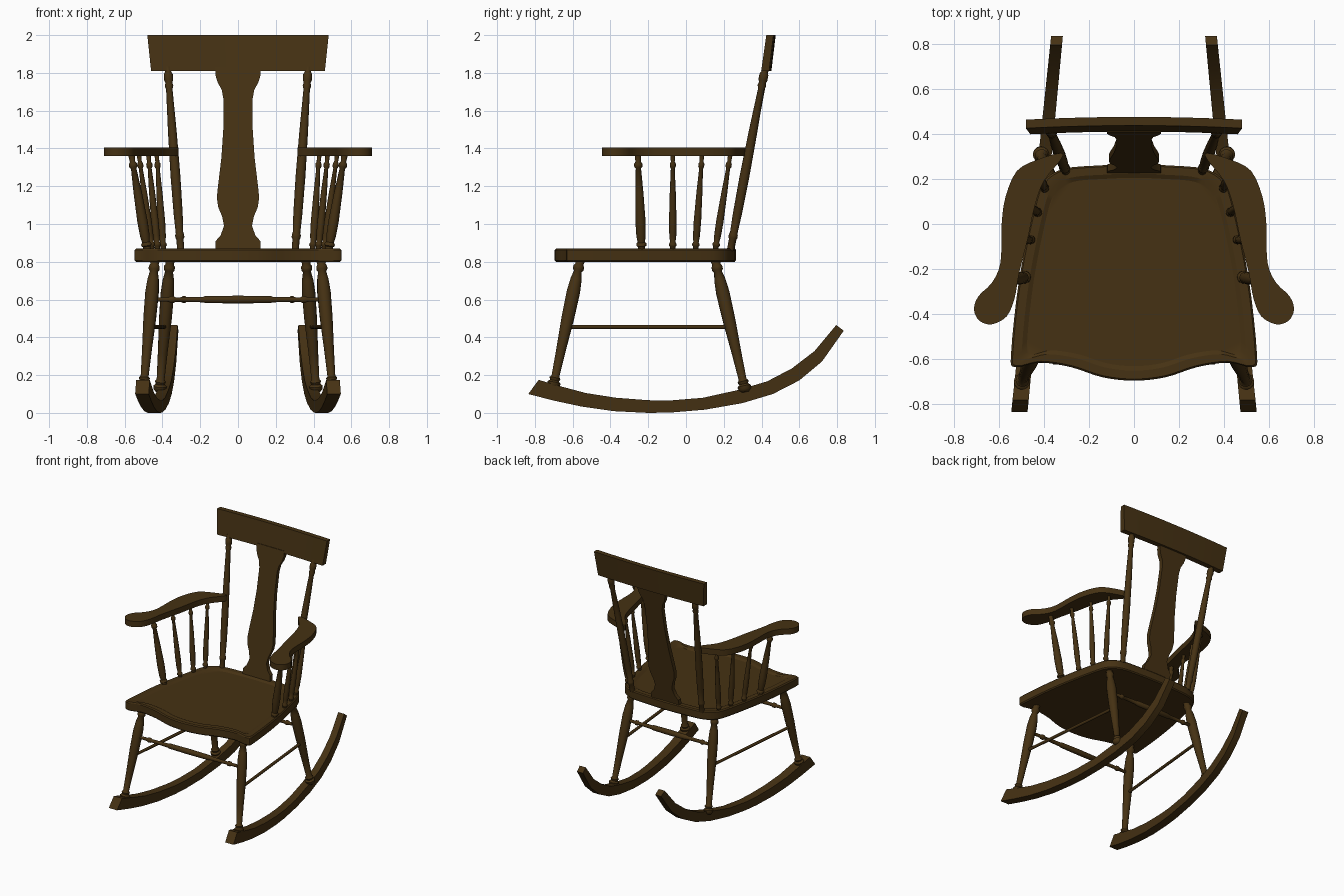
import bpy, bmesh, math
from mathutils import Vector

cube = bpy.data.objects.get("Cube")
if cube:
    bpy.data.objects.remove(cube, do_unlink=True)

COLOUR = (0.06, 0.031, 0.0065, 1)
wood = bpy.data.materials.new("dark_wood")
wood.use_nodes = True
wood.diffuse_color = COLOUR
shader = wood.node_tree.nodes["Principled BSDF"]
shader.inputs["Base Color"].default_value = COLOUR
shader.inputs["Roughness"].default_value = 0.6


def loft(name, rings, angle=35):
    """Skin a list of equal-length point rings and cap both ends."""
    bm = bmesh.new()
    loops = [[bm.verts.new(p) for p in ring] for ring in rings]
    n = len(loops[0])
    for a, b in zip(loops, loops[1:]):
        for i in range(n):
            j = (i + 1) % n
            bm.faces.new((a[i], a[j], b[j], b[i]))
    bm.faces.new(loops[0])
    bm.faces.new(loops[-1])
    bmesh.ops.recalc_face_normals(bm, faces=bm.faces)
    mesh = bpy.data.meshes.new(name)
    bm.to_mesh(mesh)
    bm.free()
    mesh.materials.append(wood)
    obj = bpy.data.objects.new(name, mesh)
    bpy.context.collection.objects.link(obj)
    bpy.ops.object.select_all(action="DESELECT")
    obj.select_set(True)
    bpy.context.view_layer.objects.active = obj
    bpy.ops.object.shade_smooth_by_angle(angle=math.radians(angle))
    return obj


def turned(name, start, end, profile, scale=1.0, sides=14):
    """Lathe a (fraction, radius) profile along the line start-end."""
    start, end = Vector(start), Vector(end)
    axis = end - start
    turn = axis.to_track_quat("Z", "Y")
    rings = []
    for t, r in profile:
        rings.append([start + axis * t + turn @ Vector((math.cos(a), math.sin(a), 0)) * r * scale
                      for a in (math.tau * k / sides for k in range(sides))])
    return loft(name, rings, 50)


def smooth_loop(points, steps=4):
    """Closed Catmull-Rom curve through 2D points."""
    pts = [Vector(p) for p in points]
    n = len(pts)
    out = []
    for i in range(n):
        a, b, c, d = (pts[(i + k) % n] for k in (-1, 0, 1, 2))
        for s in range(steps):
            t = s / steps
            out.append((2 * b + (c - a) * t + (2 * a - 5 * b + 4 * c - d) * t ** 2
                        + (3 * b - a - 3 * c + d) * t ** 3) / 2)
    return out


def lerp(a, b, z):
    """Point at height z on the line a-b."""
    a, b = Vector(a), Vector(b)
    return a.lerp(b, (z - a.z) / (b.z - a.z))


# Seat: wavy front, rounded back, shallow dished top
half = [(0.14, -0.68), (0.28, -0.635), (0.42, -0.615), (0.53, -0.635), (0.545, -0.57),
        (0.51, -0.25), (0.445, 0.07), (0.4, 0.19), (0.31, 0.245), (0.15, 0.26)]
outline = smooth_loop([(0, -0.695)] + half + [(0, 0.265)] + [(-x, y) for x, y in reversed(half)])


def seat_ring(scale, z):
    return [(p.x * scale, (p.y + 0.2) * scale - 0.2, z) for p in outline]


loft("seat", [seat_ring(s, z) for s, z in
              ((0.985, 0.8), (1, 0.808), (1, 0.862), (0.985, 0.87), (0.91, 0.87), (0.87, 0.86))], 25)

# Turned profiles
LEG = [(0, 0.02), (0.02, 0.034), (0.045, 0.036), (0.06, 0.024), (0.08, 0.03), (0.095, 0.021),
       (0.3, 0.026), (0.55, 0.034), (0.75, 0.036), (0.85, 0.03), (0.91, 0.021), (0.925, 0.029),
       (0.95, 0.029), (0.965, 0.022), (1, 0.026)]
SPINDLE = [(0, 0.018), (0.04, 0.018), (0.05, 0.025), (0.07, 0.025), (0.085, 0.018), (0.15, 0.023),
           (0.3, 0.025), (0.6, 0.02), (0.85, 0.013), (0.87, 0.02), (0.9, 0.02), (0.92, 0.013), (1, 0.016)]
POST = [(0, 0.019), (0.06, 0.019), (0.07, 0.024), (0.085, 0.024), (0.095, 0.02), (0.2, 0.024),
        (0.4, 0.026), (0.65, 0.023), (0.88, 0.017), (0.9, 0.023), (0.915, 0.018),
        (0.93, 0.024), (0.96, 0.024), (0.975, 0.017), (1, 0.017)]
RAIL = [(0, 0.011), (0.1, 0.012), (0.11, 0.018), (0.13, 0.018), (0.14, 0.012), (0.3, 0.015),
        (0.31, 0.019), (0.5, 0.021)]
RAIL += [(1 - t, r) for t, r in reversed(RAIL[:-1])]

# Rocker stations: y and z of the lower edge, then of the upper edge
ROCKER = [(-0.835, 0.1, -0.78, 0.175), (-0.7, 0.065, -0.68, 0.145), (-0.55, 0.033, -0.53, 0.105),
          (-0.38, 0.009, -0.37, 0.08), (-0.2, 0, -0.2, 0.067), (-0.08, 0.002, -0.08, 0.066),
          (0.1, 0.017, 0.09, 0.08), (0.3, 0.052, 0.28, 0.122), (0.46, 0.1, 0.43, 0.167),
          (0.6, 0.172, 0.56, 0.235), (0.72, 0.272, 0.68, 0.327), (0.835, 0.435, 0.795, 0.465)]

# Arm outline, and the arm spindles as foot x, foot y, top x, top y, thickness
ARM = [(0.325, 0.315), (0.43, 0.285), (0.52, 0.235), (0.57, 0.12), (0.587, 0), (0.592, -0.17),
       (0.63, -0.26), (0.69, -0.32), (0.71, -0.38), (0.685, -0.43), (0.63, -0.445), (0.565, -0.41),
       (0.53, -0.33), (0.51, -0.22), (0.47, -0.06), (0.44, 0.08), (0.4, 0.19), (0.325, 0.285)]
SPINDLES = [(0.48, -0.235, 0.565, -0.255, 1.1), (0.455, -0.07, 0.525, -0.07, 0.8),
            (0.425, 0.05, 0.475, 0.085, 0.8), (0.395, 0.155, 0.43, 0.235, 0.8)]

legs = {}
for side, s in (("left", 1), ("right", -1)):
    # Rocker, converging towards the back
    rings = []
    for y0, z0, y1, z1 in ROCKER:
        w = 0.031 - 0.006 * y0
        x0, x1 = 0.425 - 0.1 * y0, 0.425 - 0.1 * y1
        rings.append([(s * (x0 - w), y0, z0), (s * (x0 + w), y0, z0),
                      (s * (x1 + w), y1, z1), (s * (x1 - w), y1, z1)])
    loft(f"{side}_rocker", rings, 20)

    # Legs and side stretcher
    legs[side, "front"] = (s * 0.5, -0.705, 0.13), (s * 0.44, -0.56, 0.81)
    legs[side, "rear"] = (s * 0.415, 0.315, 0.11), (s * 0.36, 0.155, 0.81)
    for place in ("front", "rear"):
        turned(f"{side}_{place}_leg", *legs[side, place], LEG)
    turned(f"{side}_stretcher", lerp(*legs[side, "front"], 0.455), lerp(*legs[side, "rear"], 0.455),
           [(0, 0.011), (1, 0.011)])

    # Arm and its spindles
    arm = smooth_loop(ARM, 3)
    loft(f"{side}_arm", [[(s * p.x, p.y, z) for p in arm] for z in (1.36, 1.405)])
    for i, (x0, y0, x1, y1, k) in enumerate(SPINDLES):
        turned(f"{side}_arm_spindle_{i + 1}", (s * x0, y0, 0.86), (s * x1, y1, 1.37), SPINDLE, k)

    # Back post
    turned(f"{side}_back_post", (s * 0.303, 0.235, 0.86), (s * 0.372, 0.42, 1.83), POST)

# Cross stretchers between the legs
for place in ("front", "rear"):
    turned(f"{place}_stretcher", lerp(*legs["left", place], 0.6), lerp(*legs["right", place], 0.6), RAIL)

# Shaped central splat: height and half width
SPLAT = [(0.86, 0.12), (0.91, 0.118), (0.94, 0.092), (0.99, 0.074), (1.04, 0.084), (1.09, 0.105),
         (1.14, 0.112), (1.2, 0.106), (1.35, 0.088), (1.5, 0.078), (1.66, 0.077), (1.71, 0.086),
         (1.75, 0.108), (1.79, 0.12), (1.83, 0.12)]
rings = []
for z, w in SPLAT:
    y = 0.24 + 0.19 * (z - 0.86)
    rings.append([(-w, y - 0.016, z), (w, y - 0.016, z), (w, y + 0.016, z), (-w, y + 0.016, z)])
loft("back_splat", rings)

# Crest rail, gently bowed, leaning back and wider at the top
rings = []
for i in range(13):
    u = i / 6 - 1
    bow = 0.012 * (1 - u * u)
    low, high = 0.398 + bow, 0.425 + bow
    rings.append([(u * 0.46, low, 1.81), (u * 0.46, low + 0.042, 1.81),
                  (u * 0.48, high + 0.038, 2), (u * 0.48, high, 2)])
loft("crest_rail", rings)
